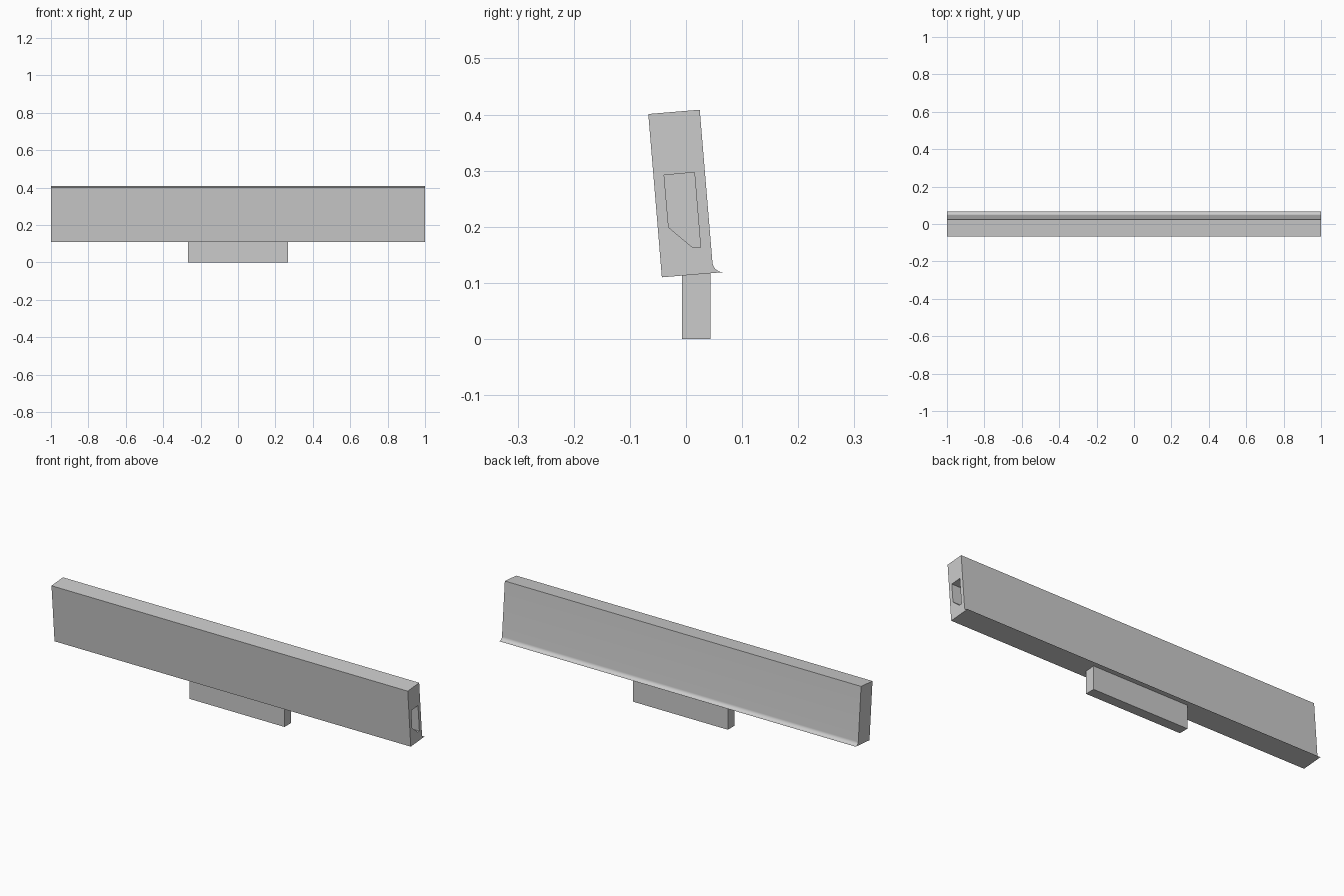
import bpy, bmesh
from math import sin, cos, pi, radians
from mathutils import Vector

if "Cube" in bpy.data.objects:
    bpy.data.objects.remove(bpy.data.objects["Cube"], do_unlink=True)

grey = bpy.data.materials.new("light_grey")
grey.use_nodes = True
COLOUR = (0.6, 0.6, 0.6, 1)
grey.diffuse_color = COLOUR
grey.node_tree.nodes["Principled BSDF"].inputs["Base Color"].default_value = COLOUR


def prism(name, profile, x0, x1):
    """Extrude a (y, z) profile along x."""
    bm = bmesh.new()
    face = bm.faces.new([bm.verts.new((x0, y, z)) for y, z in profile])
    new = bmesh.ops.extrude_face_region(bm, geom=[face])["geom"]
    verts = [v for v in new if isinstance(v, bmesh.types.BMVert)]
    bmesh.ops.translate(bm, verts=verts, vec=(x1 - x0, 0, 0))
    bmesh.ops.recalc_face_normals(bm, faces=bm.faces)
    mesh = bpy.data.meshes.new(name)
    bm.to_mesh(mesh)
    bm.free()
    mesh.materials.append(grey)
    obj = bpy.data.objects.new(name, mesh)
    bpy.context.collection.objects.link(obj)
    return obj


# Body: leaning bar with a concave lip along the back lower edge
TILT = radians(4.75)
WIDTH, HEIGHT, LIP = 0.092, 0.292, 0.019
section = [(0, 0)]
for i in range(13):
    a = i / 12 * pi / 2
    section.append((WIDTH + LIP - LIP * sin(a), LIP - LIP * cos(a)))
section += [(WIDTH, HEIGHT), (0, HEIGHT)]
profile = [(-0.043 + u * cos(TILT) - v * sin(TILT),
            0.110 + u * sin(TILT) + v * cos(TILT)) for u, v in section]
body = prism("body", profile, -1, 1)

# Socket cut into the left end
socket = prism("socket_cutter", [(-0.039, 0.292), (0.015, 0.297), (0.026, 0.163),
                                 (0.012, 0.163), (-0.031, 0.199)], 0.7, 1.1)
socket.hide_render = True
cut = body.modifiers.new("socket", "BOOLEAN")
cut.operation = "DIFFERENCE"
cut.solver = "EXACT"
cut.object = socket
bpy.ops.object.select_all(action="DESELECT")
body.select_set(True)
bpy.context.view_layer.objects.active = body
bpy.ops.object.modifier_apply(modifier=cut.name)
bpy.data.objects.remove(socket, do_unlink=True)
bpy.ops.object.shade_smooth_by_angle(angle=radians(30))

# Foot: upright block under the middle, its top sunk into the body
prism("foot", [(-0.007, 0), (0.044, 0), (0.044, 0.125), (-0.007, 0.125)], -0.266, 0.266)
